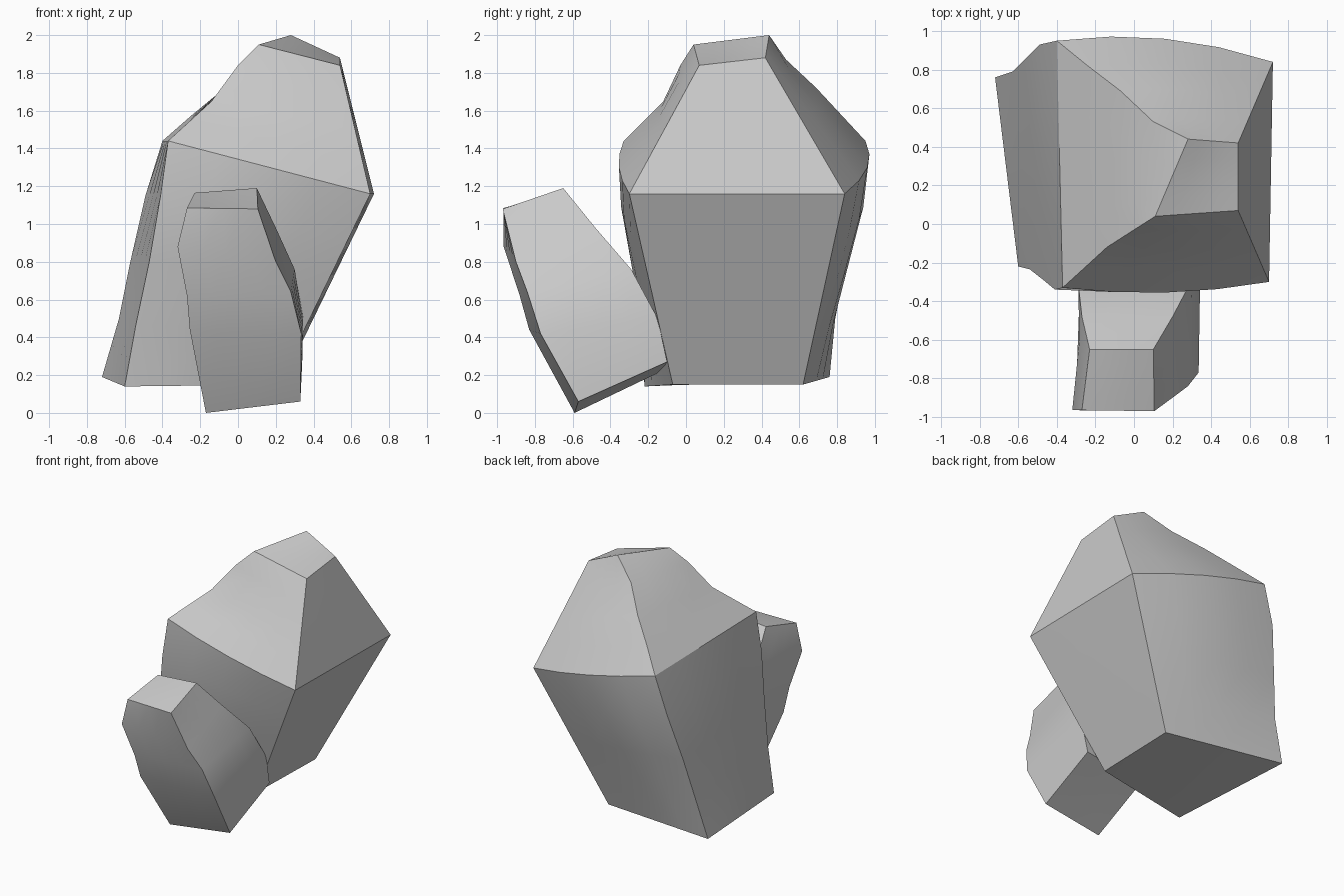
import bpy, bmesh, math
from mathutils import Vector

if "Cube" in bpy.data.objects:
    bpy.data.objects.remove(bpy.data.objects["Cube"])

N = 4  # segments along every box edge


def post(pts):
    """Corner edge of the rock: two points are subdivided, five are used as given."""
    pts = [Vector(p) for p in pts]
    if len(pts) == 2:
        return [pts[0].lerp(pts[1], i / N) for i in range(N + 1)]
    return pts


def rock(name, tiers):
    """Each tier: four corner posts (front-left, front-right, back-right,
    back-left; bottom to top) and a bulge function of side, height."""
    bm = bmesh.new()
    tag = bm.faces.layers.int.new("side")
    count = 0

    def patch(fn):
        nonlocal count
        count += 1
        g = [[bm.verts.new(fn(i, j)) for i in range(N + 1)] for j in range(N + 1)]
        for j in range(N):
            for i in range(N):
                f = bm.faces.new((g[j][i], g[j][i + 1], g[j + 1][i + 1], g[j + 1][i]))
                f[tag] = count
                f.smooth = True

    for posts, bulge in tiers:
        for k in range(4):
            a, b = posts[k], posts[(k + 1) % 4]

            def side(i, j):
                s = i / N
                off = Vector((0, bulge(k, j / N) * 4 * s * (1 - s), 0))
                return a[j].lerp(b[j], s) + off
            patch(side)
    # bottom and top caps
    for posts, row in ((tiers[0][0], 0), (tiers[-1][0], N)):
        c = [p[row] for p in posts]
        patch(lambda i, j: c[0].lerp(c[1], i / N).lerp(c[3].lerp(c[2], i / N), j / N))
    bmesh.ops.remove_doubles(bm, verts=bm.verts, dist=0.0005)
    bmesh.ops.recalc_face_normals(bm, faces=bm.faces)
    # crisp box edges, soft inside each side
    for e in bm.edges:
        e.smooth = len({f[tag] for f in e.link_faces}) == 1
    me = bpy.data.meshes.new(name)
    bm.to_mesh(me)
    bm.free()
    ob = bpy.data.objects.new(name, me)
    bpy.context.collection.objects.link(ob)
    return ob


# Large rock: flared lower body and tapering crown
FL, FR = (-.37, -.33, 1.44), (.70, -.30, 1.16)
BR, BL = (.72, .84, 1.16), (-.40, .95, 1.44)
lower = [
    post([(-.60, -.22, .14), (-.54, -.235, .47), (-.47, -.29, .80), (-.41, -.34, 1.15), FL]),
    post([(.21, -.07, .15), FR]),
    post([(.23, .62, .15), BR]),
    post([(-.72, .76, .19), (-.63, .79, .50), (-.57, .85, .80), (-.49, .93, 1.15), BL]),
]
upper = [
    post([FL, (-.26, -.23, 1.54), (-.14, -.12, 1.65), (0, -.03, 1.84), (.11, .04, 1.95)]),
    post([FR, (.54, .07, 1.84)]),
    post([BR, (.54, .42, 1.88)]),
    post([BL, (-.24, .82, 1.58), (-.07, .69, 1.72), (.10, .53, 1.87), (.28, .44, 2.0)]),
]
swell = {0: -.04, 1: 0, 2: .065, 3: 0}  # front and back bulge at the waist
rock("large_rock", [
    (lower, lambda k, t: swell[k] * math.sin(t * math.pi / 2)),
    (upper, lambda k, t: swell[k] * (1 - t)),
])

# Small rock leaning on the front
small = [
    post([(-.17, -.59, 0), (-.255, -.83, .44), (-.27, -.88, .62), (-.32, -.965, .88), (-.27, -.965, 1.085)]),
    post([(.33, -.57, .06), (.335, -.77, .42), (.28, -.84, .64), (.20, -.90, .80), (.105, -.97, 1.08)]),
    post([(.34, -.10, .27), (.345, -.15, .50), (.30, -.29, .76), (.20, -.48, .98), (.10, -.65, 1.19)]),
    post([(-.17, -.13, .22), (-.22, -.18, .50), (-.29, -.30, .76), (-.27, -.48, .98), (-.23, -.65, 1.165)]),
]
rock("small_rock", [(small, lambda k, t: 0)])
